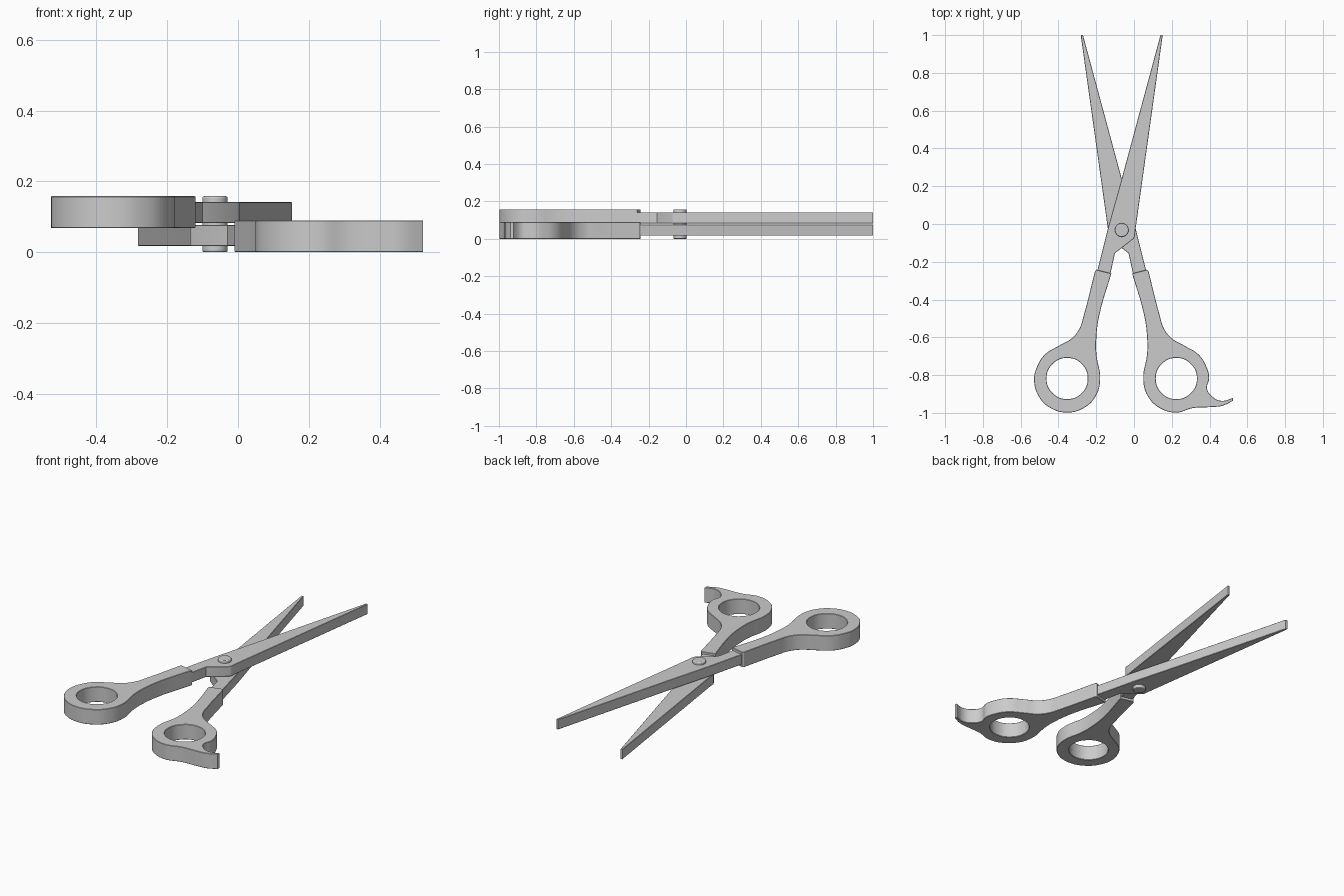
import bpy, bmesh
from math import cos, sin, radians

AXIS_X = -0.065      # the two halves mirror about this line
PIVOT_Y = -0.032
BEVEL = 0.002

if "Cube" in bpy.data.objects:
    bpy.data.objects.remove(bpy.data.objects["Cube"], do_unlink=True)

steel = bpy.data.materials.new("steel grey")
steel.use_nodes = True
grey = (0.6, 0.6, 0.6, 1)
steel.diffuse_color = grey
steel.node_tree.nodes["Principled BSDF"].inputs["Base Color"].default_value = grey


def finish(ob):
    """Assign the material and smooth the curved sides."""
    ob.data.materials.clear()
    ob.data.materials.append(steel)
    bpy.ops.object.select_all(action='DESELECT')
    ob.select_set(True)
    bpy.context.view_layer.objects.active = ob
    bpy.ops.object.shade_smooth_by_angle(angle=radians(30))


def ring(cx, cy, r, start, end, step):
    return [(cx + r * cos(radians(a)), cy + r * sin(radians(a)))
            for a in range(start, end, step)]


def plate(name, loops, side, z, thickness):
    """Extrude closed outlines; points marked with a third item are corners."""
    cu = bpy.data.curves.new(name + "_outline", 'CURVE')
    cu.dimensions = '2D'
    cu.fill_mode = 'BOTH'
    cu.resolution_u = 6
    cu.extrude = thickness / 2 - BEVEL
    cu.bevel_depth = BEVEL
    cu.bevel_resolution = 0
    cu.offset = -BEVEL
    for pts in loops:
        sp = cu.splines.new('BEZIER')
        sp.bezier_points.add(len(pts) - 1)
        sp.use_cyclic_u = True
        for bp, p in zip(sp.bezier_points, pts):
            bp.co = (AXIS_X + side * p[0], p[1], 0)
            kind = 'VECTOR' if len(p) > 2 else 'AUTO'
            bp.handle_left_type = bp.handle_right_type = kind
    tmp = bpy.data.objects.new(name + "_outline", cu)
    bpy.context.collection.objects.link(tmp)
    bpy.context.view_layer.update()
    dg = bpy.context.evaluated_depsgraph_get()
    me = bpy.data.meshes.new_from_object(tmp.evaluated_get(dg))
    bpy.data.objects.remove(tmp, do_unlink=True)
    bpy.data.curves.remove(cu)
    bm = bmesh.new()
    bm.from_mesh(me)
    bmesh.ops.remove_doubles(bm, verts=bm.verts, dist=0.0002)
    bmesh.ops.recalc_face_normals(bm, faces=bm.faces)
    bm.to_mesh(me)
    bm.free()
    me.name = name
    ob = bpy.data.objects.new(name, me)
    ob.location.z = z
    bpy.context.collection.objects.link(ob)
    finish(ob)


# Blade: tip, cutting edge, tang inside the grip, heel, back
blade = [(p[0], p[1], 'corner') for p in [
    (-0.217, 1.0), (-0.205, 1.0), (0, 0.24), (0.07, -0.01), (0.13, -0.25),
    (0.146, -0.32), (0.074, -0.32), (0.06, -0.265), (0.036, -0.155),
    (-0.063, -0.078), (-0.07, -0.065), (-0.072, -0.035)]]

# Grip outline: collar, outer neck, finger ring, inner neck
RX, RY, RR = 0.289, -0.823, 0.175
collar_and_neck = [
    (0.055, -0.262, 'corner'), (0.133, -0.242, 'corner'), (0.142, -0.25, 'corner'),
    (0.202, -0.487), (0.222, -0.55), (0.262, -0.603), (0.33, -0.643),
    (0.408, -0.692), (0.449, -0.757)]
inner_neck = [(0.134, -0.69), (0.135, -0.61), (0.12, -0.49)]
plain_side = ring(RX, RY, RR, 0, -60, -30)
finger_rest = [(0.463, -0.815), (0.452, -0.872), (0.48, -0.914), (0.528, -0.936),
               (0.588, -0.921, 'corner'), (0.588, -0.937, 'corner'),
               (0.53, -0.963), (0.475, -0.969)]
ring_bottom = ring(RX, RY, RR, -60, -181, -30)
hole = ring(RX, -0.818, 0.109, 0, 360, 45)

# Two halves: side of the grip, blade height, grip height, ring edge
for label, side, blade_z, grip_z, edge in [
        ("lower", 1, 0.047, 0.045, finger_rest),
        ("upper", -1, 0.112, 0.113, plain_side)]:
    grip = collar_and_neck + edge + ring_bottom + inner_neck
    plate(label + "_blade", [blade], side, blade_z, 0.06)
    plate(label + "_handle", [grip, hole], side, grip_z, 0.09)

# Pivot screw through both blades
bpy.ops.mesh.primitive_cylinder_add(vertices=32, radius=0.036, depth=0.158,
                                    location=(AXIS_X, PIVOT_Y, 0.079))
pivot = bpy.context.object
pivot.name = "pivot_screw"
mod = pivot.modifiers.new("rounded_rim", 'BEVEL')
mod.width = 0.005
mod.segments = 3
mod.limit_method = 'ANGLE'
finish(pivot)
